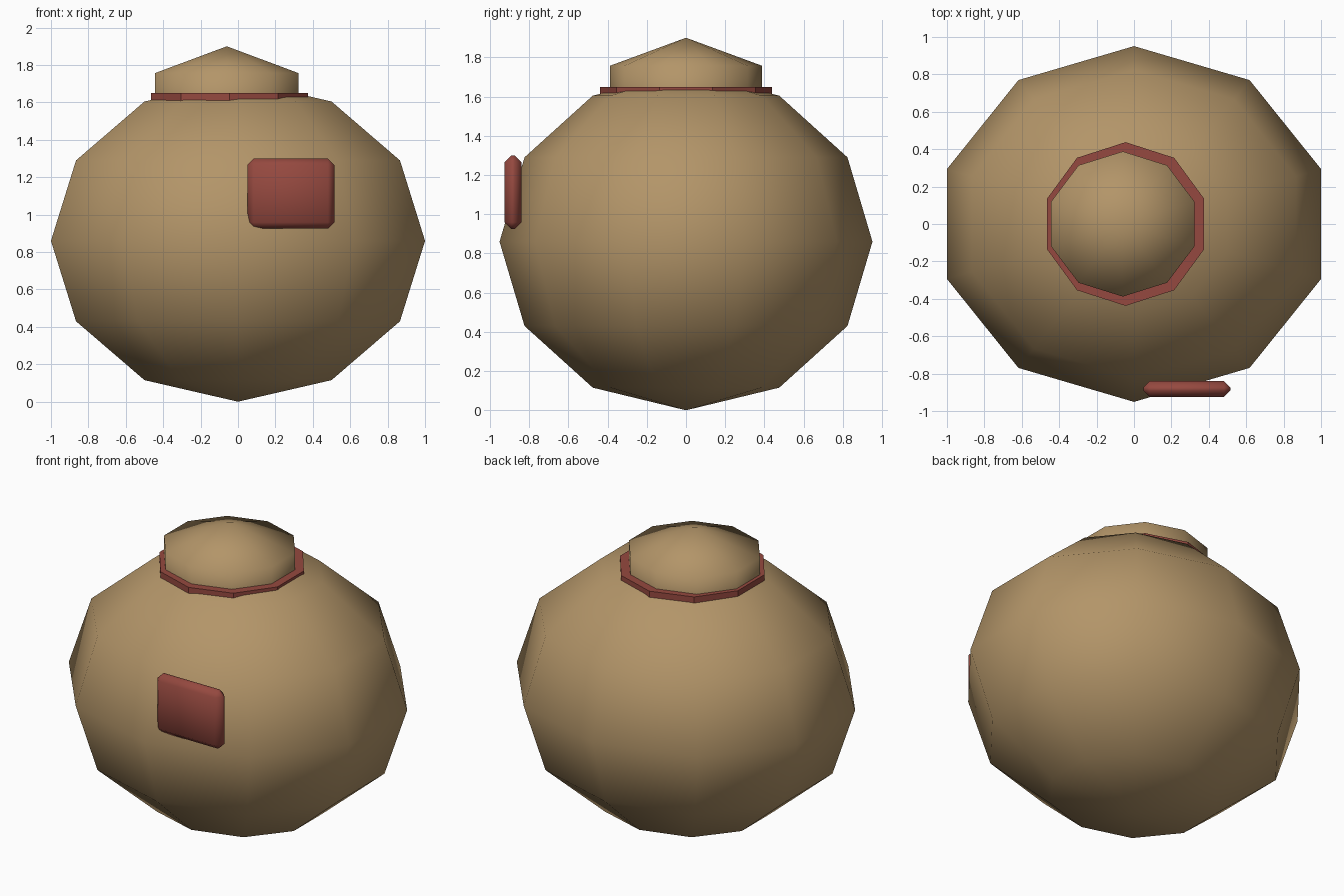
import bpy
import bmesh
from math import sin, cos, pi

cube = bpy.data.objects.get("Cube")
if cube:
    bpy.data.objects.remove(cube, do_unlink=True)

SIDES = 10


def material(name, rgb):
    mat = bpy.data.materials.new(name)
    mat.use_nodes = True
    mat.diffuse_color = (*rgb, 1)
    mat.node_tree.nodes["Principled BSDF"].inputs["Base Color"].default_value = (*rgb, 1)
    return mat


tan = material("tan clay", (0.45, 0.30, 0.14))
red = material("dull red", (0.30, 0.066, 0.05))


def add_object(name, bm, mat, smooth):
    bmesh.ops.recalc_face_normals(bm, faces=bm.faces)
    for face in bm.faces:
        face.smooth = smooth
    mesh = bpy.data.meshes.new(name)
    bm.to_mesh(mesh)
    bm.free()
    mesh.materials.append(mat)
    obj = bpy.data.objects.new(name, mesh)
    bpy.context.collection.objects.link(obj)
    return obj


def turned(name, profile, x, rx, ry, mat, smooth):
    """Ten-sided turned shape from (radius factor, z) points, bottom to top."""
    bm = bmesh.new()
    rings = []
    for r, z in profile:
        if r < 0.001:
            rings.append([bm.verts.new((x, 0, z))] * SIDES)
        else:
            rings.append([bm.verts.new((x + rx * r * sin(2 * pi * i / SIDES),
                                        ry * r * cos(2 * pi * i / SIDES), z))
                          for i in range(SIDES)])
    for low, high in zip(rings, rings[1:]):
        for i in range(SIDES):
            j = (i + 1) % SIDES
            corners = dict.fromkeys((low[i], low[j], high[j], high[i]))
            bm.faces.new(list(corners))
    return add_object(name, bm, mat, smooth)


def ball(rings, centre_z, radius_z):
    return [(sin(pi * k / rings), centre_z - radius_z * cos(pi * k / rings))
            for k in range(rings + 1)]


# Round pot body, lid band and lid knob
turned("pot_body", ball(6, 0.86, 0.86), 0, 1.0515, 0.951, tan, True)
turned("lid_band", [(0, 1.61), (1, 1.61), (1, 1.65), (0, 1.65)],
       -0.045, 0.4416, 0.4375, red, False)
turned("lid_knob", ball(3, 1.614, 0.286), -0.06, 0.465, 0.448, tan, True)

# Bevelled plaque on the front
bm = bmesh.new()
bmesh.ops.create_cube(bm, size=1)
bmesh.ops.scale(bm, vec=(0.465, 0.085, 0.375), verts=bm.verts)
bmesh.ops.translate(bm, vec=(0.2825, -0.8825, 1.1125), verts=bm.verts)
bmesh.ops.bevel(bm, geom=bm.edges[:], offset=0.034, offset_type='OFFSET',
                segments=1, profile=0.5, affect='EDGES')
add_object("front_plaque", bm, red, True)
